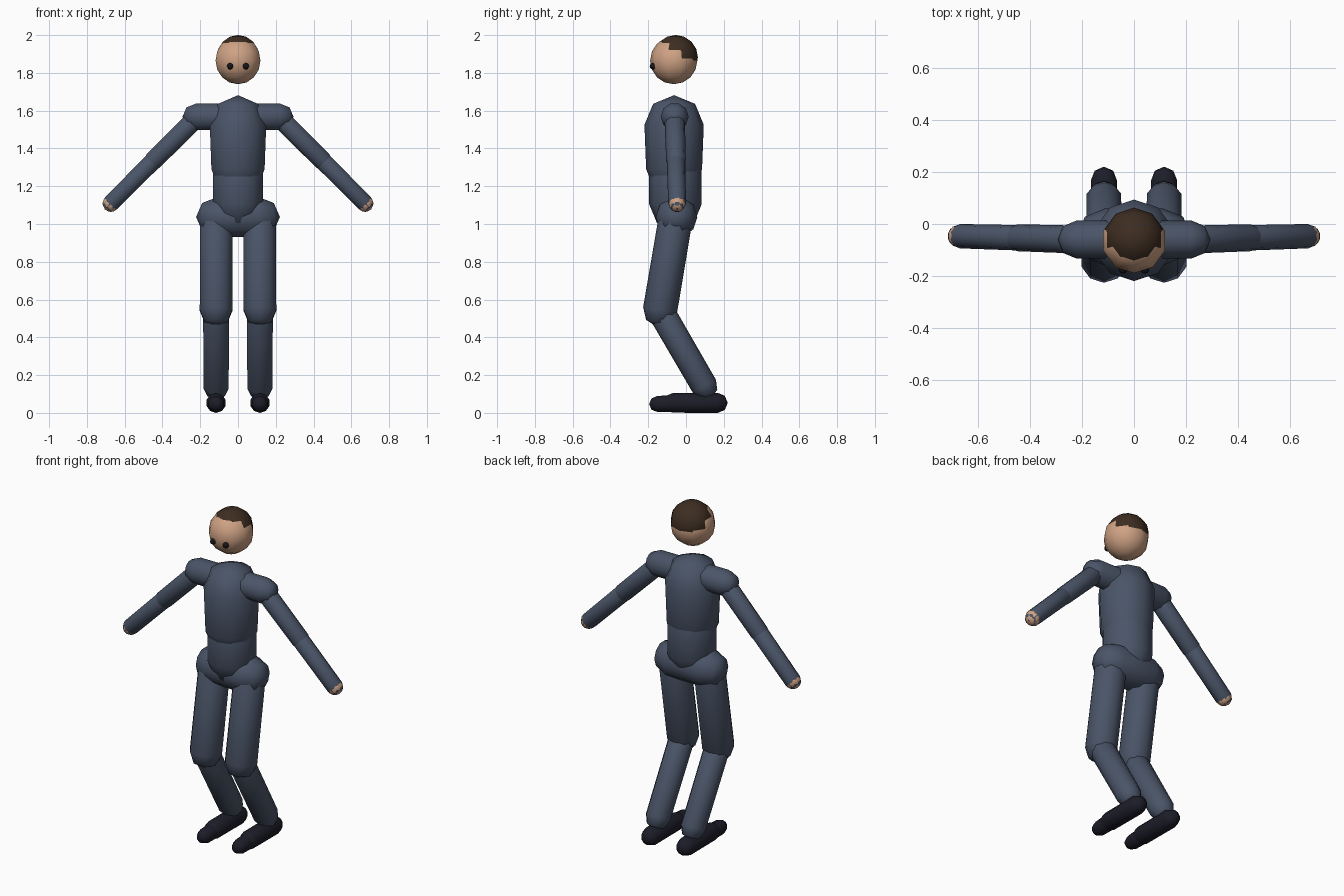
import bpy, bmesh, math
from mathutils import Vector

cube = bpy.data.objects.get("Cube")
if cube:
    bpy.data.objects.remove(cube, do_unlink=True)

SIDES = 10


def material(name, rgb):
    mat = bpy.data.materials.new(name)
    mat.use_nodes = True
    mat.diffuse_color = (*rgb, 1)
    bsdf = mat.node_tree.nodes["Principled BSDF"]
    bsdf.inputs["Base Color"].default_value = (*rgb, 1)
    bsdf.inputs["Roughness"].default_value = 0.8
    return mat


suit = material("slate suit", (0.069, 0.09, 0.138))
skin = material("skin", (0.62, 0.36, 0.23))
brown = material("dark brown hair", (0.047, 0.026, 0.015))
leather = material("shoe black", (0.012, 0.012, 0.022))
eye_black = material("eye black", (0.008, 0.008, 0.011))


def capsule(name, a, b, r1, r2, mat, steps=2):
    """Low-poly capsule from a to b, with half-dome ends of `steps` rings."""
    a, b = Vector(a), Vector(b)
    axis = (b - a).normalized()
    ref = Vector((0, -1, 0)) if abs(axis.y) < 0.9 else Vector((0, 0, -1))
    u = (ref - axis * ref.dot(axis)).normalized()
    v = axis.cross(u)
    bm = bmesh.new()
    rings = []
    for centre, r, sign in ((a, r1, -1), (b, r2, 1)):
        for i in range(steps):
            k = steps - 1 - i if sign < 0 else i
            t = math.pi / 2 * k / steps
            mid = centre + axis * (sign * r * math.sin(t))
            rings.append([bm.verts.new(mid + r * math.cos(t) * (u * math.cos(p) + v * math.sin(p)))
                          for p in (math.tau * j / SIDES for j in range(SIDES))])
    # A sphere shares one equator ring
    if (b - a).length < 0.001:
        bmesh.ops.delete(bm, geom=rings.pop(steps), context='VERTS')
    start = bm.verts.new(a - axis * r1)
    end = bm.verts.new(b + axis * r2)
    for j in range(SIDES):
        k = (j + 1) % SIDES
        bm.faces.new((start, rings[0][k], rings[0][j]))
        bm.faces.new((end, rings[-1][j], rings[-1][k]))
        for lo, hi in zip(rings, rings[1:]):
            bm.faces.new((lo[j], lo[k], hi[k], hi[j]))
    bmesh.ops.recalc_face_normals(bm, faces=bm.faces)
    for f in bm.faces:
        f.smooth = True
    mesh = bpy.data.meshes.new(name)
    bm.to_mesh(mesh)
    bm.free()
    mesh.materials.append(mat)
    obj = bpy.data.objects.new(name, mesh)
    bpy.context.collection.objects.link(obj)
    return obj


def ball(name, c, r, mat, steps=4):
    c = Vector(c)
    return capsule(name, c, c + Vector((0, 0, 0.0005)), r, r, mat, steps)


# Head, hair and trunk
ball("head", (0, -0.065, 1.865), 0.125, skin)
ball("hair", (0, -0.055, 1.882), 0.118, brown)
capsule("chest", (0, -0.063, 1.29), (0, -0.063, 1.525), 0.148, 0.157, suit)
capsule("abdomen", (0, -0.056, 1.105), (0, -0.056, 1.3), 0.139, 0.139, suit)
capsule("hips", (-0.112, -0.05, 1.037), (0.112, -0.05, 1.037), 0.11, 0.11, suit)
capsule("shoulders", (-0.22, -0.06, 1.568), (0.22, -0.06, 1.568), 0.074, 0.074, suit)

# Eyes, arms, legs and shoes, once per side
for side, s in (("left", 1), ("right", -1)):
    def at(x, y, z):
        return (s * x, y, z)

    ball(side + "_eye", at(0.042, -0.175, 1.835), 0.017, eye_black, 3)

    shoulder = at(0.22, -0.06, 1.562)
    elbow = at(0.45, -0.053, 1.333)
    wrist = at(0.672, -0.047, 1.11)
    capsule(side + "_upper_arm", shoulder, elbow, 0.054, 0.052, suit)
    capsule(side + "_forearm", elbow, wrist, 0.049, 0.047, suit)
    ball(side + "_hand", at(0.673, -0.047, 1.109), 0.045, skin)

    hip = at(0.116, -0.055, 1.03)
    knee = at(0.116, -0.137, 0.545)
    ankle = at(0.116, 0.098, 0.14)
    capsule(side + "_thigh", hip, knee, 0.09, 0.091, suit)
    capsule(side + "_shin", knee, ankle, 0.072, 0.07, suit)
    capsule(side + "_shoe", at(0.116, 0.168, 0.053), at(0.116, -0.07, 0.053), 0.053, 0.052, leather)
    capsule(side + "_toe", at(0.116, -0.05, 0.05), at(0.116, -0.153, 0.047), 0.046, 0.042, leather)
